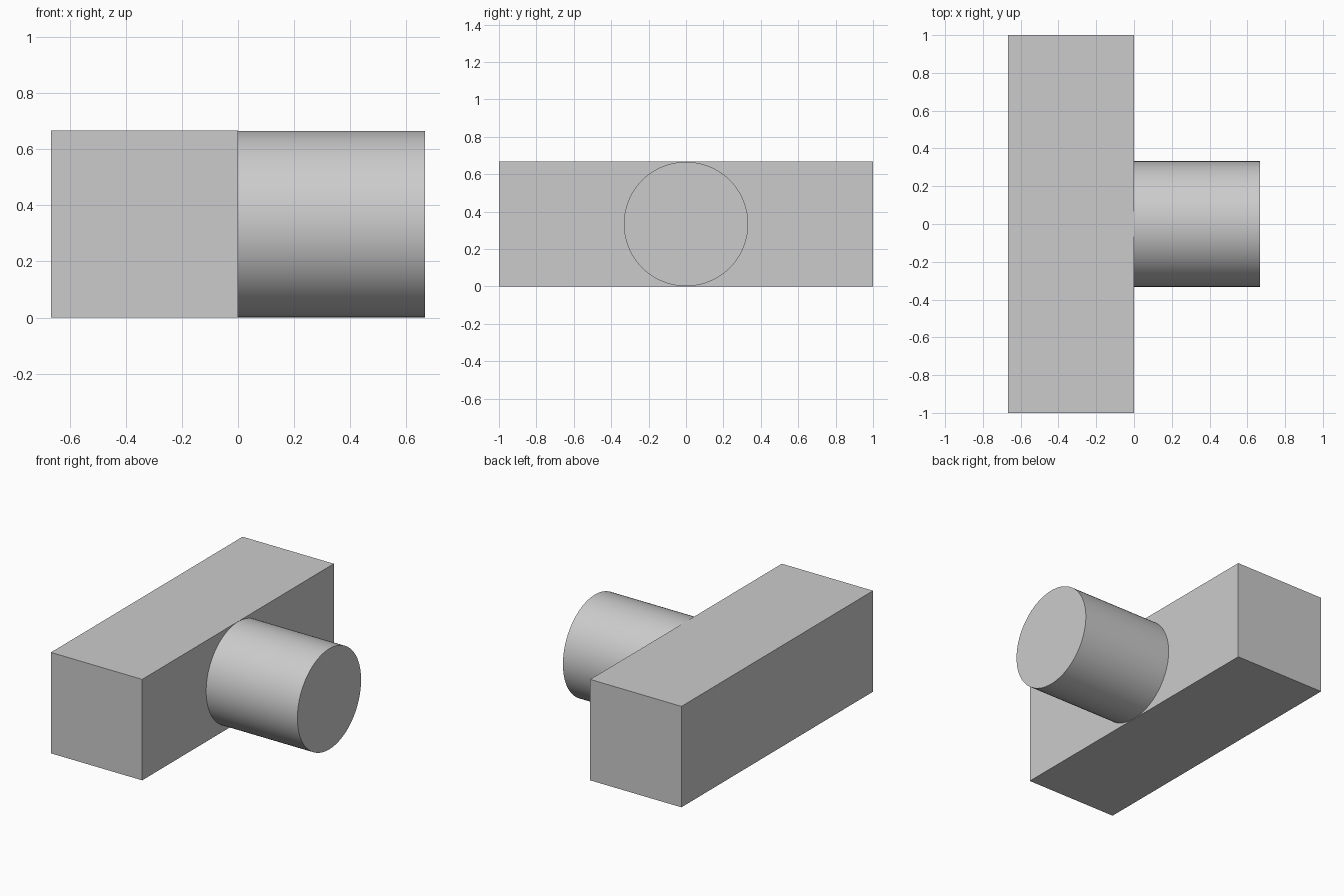
import bpy
import math

cube = bpy.data.objects.get("Cube")
if cube:
    bpy.data.objects.remove(cube, do_unlink=True)

SIDE = 2 / 3          # square section of the bar, also the peg diameter and length

# Single plain grey
grey = bpy.data.materials.new("plain_grey")
grey.use_nodes = True
colour = (0.6, 0.6, 0.6, 1)
grey.diffuse_color = colour
grey.node_tree.nodes["Principled BSDF"].inputs["Base Color"].default_value = colour


def finish(name):
    obj = bpy.context.object
    obj.name = name
    obj.data.materials.append(grey)
    bpy.ops.object.transform_apply(location=False, rotation=True, scale=True)
    return obj


# Long square bar running front to back
bpy.ops.mesh.primitive_cube_add(size=1, location=(-SIDE / 2, 0, SIDE / 2))
bpy.context.object.scale = (SIDE, 2, SIDE)
finish("bar")

# Round peg standing out from the middle of the bar's left face
bpy.ops.mesh.primitive_cylinder_add(
    vertices=96, radius=SIDE / 2 - 0.001, depth=SIDE,
    location=(SIDE / 2, 0, SIDE / 2), rotation=(0, math.pi / 2, 0))
finish("peg")
bpy.ops.object.shade_smooth_by_angle(angle=math.radians(30))
